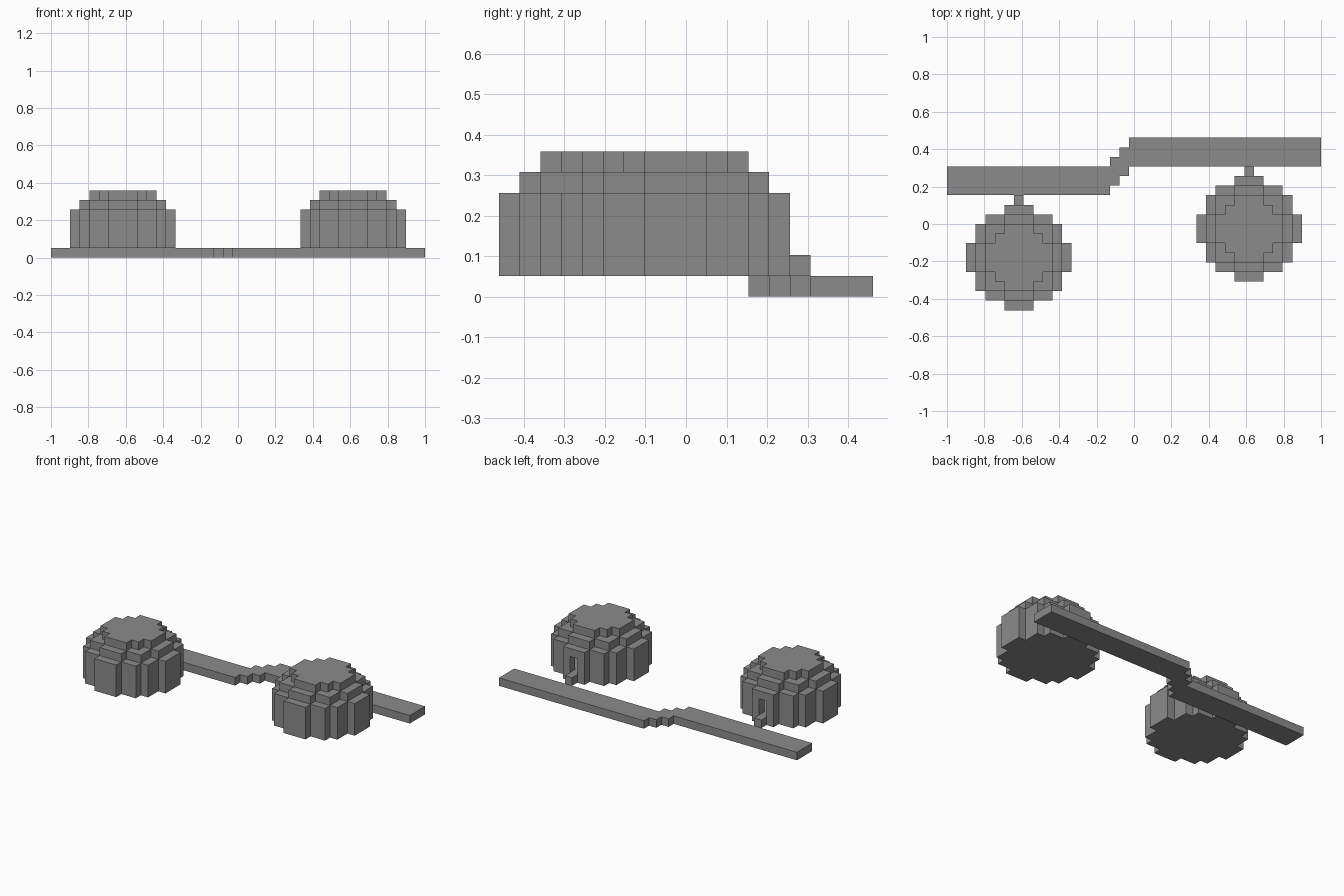
import bpy
import bmesh
from mathutils import Vector

cube = bpy.data.objects.get("Cube")
if cube:
    bpy.data.objects.remove(cube, do_unlink=True)

UNIT = 2 / 39                      # edge of one block
ORIGIN = Vector((-1, -9 * UNIT, 0))

stone = bpy.data.materials.new("grey_stone")
stone.use_nodes = True
GREY = (0.26, 0.26, 0.26, 1)
stone.diffuse_color = GREY
stone.node_tree.nodes["Principled BSDF"].inputs["Base Color"].default_value = GREY


def block_object(name, cells):
    """Make one object from a set of block cells, keeping only outer faces."""
    bm = bmesh.new()
    for cell in cells:
        for axis in range(3):
            for side in (0, 1):
                step = [0, 0, 0]
                step[axis] = 2 * side - 1
                if tuple(c + s for c, s in zip(cell, step)) in cells:
                    continue
                u, v = (axis + 1) % 3, (axis + 2) % 3
                corners = []
                for a, b in ((0, 0), (1, 0), (1, 1), (0, 1)):
                    p = Vector(cell)
                    p[axis] += side
                    p[u] += a
                    p[v] += b
                    corners.append(bm.verts.new(ORIGIN + p * UNIT))
                bm.faces.new(corners if side else corners[::-1])
    bmesh.ops.remove_doubles(bm, verts=bm.verts, dist=UNIT / 100)
    bmesh.ops.dissolve_limit(bm, angle_limit=0.01, verts=bm.verts, edges=bm.edges)
    mesh = bpy.data.meshes.new(name)
    bm.to_mesh(mesh)
    bm.free()
    mesh.materials.append(stone)
    obj = bpy.data.objects.new(name, mesh)
    bpy.context.collection.objects.link(obj)
    return obj


def disc(limit):
    """Blocky disc: cells whose squared distance is within the limit."""
    r = range(-5, 6)
    return {(x, y) for x in r for y in r if x * x + y * y <= limit}


def layers(flat, cx, cy, z0, z1):
    return {(cx + x, cy + y, z) for x, y in flat for z in range(z0, z1)}


WIDE, MIDDLE, NARROW = disc(26), disc(18), disc(10)


def hut(side, cx, cy):
    # floor and hollow wall with a doorway at the back
    block_object(side + "_hut_floor", layers(WIDE, cx, cy, 1, 2))
    wall = layers(WIDE - MIDDLE, cx, cy, 2, 5)
    doorway = layers({(0, 5)}, cx, cy, 2, 4)
    block_object(side + "_hut_wall", wall - doorway)
    # stepped roof
    block_object(side + "_hut_roof_ring", layers(MIDDLE - NARROW, cx, cy, 5, 6))
    block_object(side + "_hut_roof_cap", layers(NARROW, cx, cy, 6, 7))
    # doorstep down to the path
    block_object(side + "_hut_doorstep", layers({(0, 6)}, cx, cy, 1, 2))


hut("right", 7, 5)
hut("left", 31, 8)

# path, three blocks wide, with a stepped jog in the middle
path = set()
for x in range(39):
    start = 12 + min(max(x - 16, 0), 3)
    path |= {(x, start + y, 0) for y in range(3)}
block_object("path", path)
